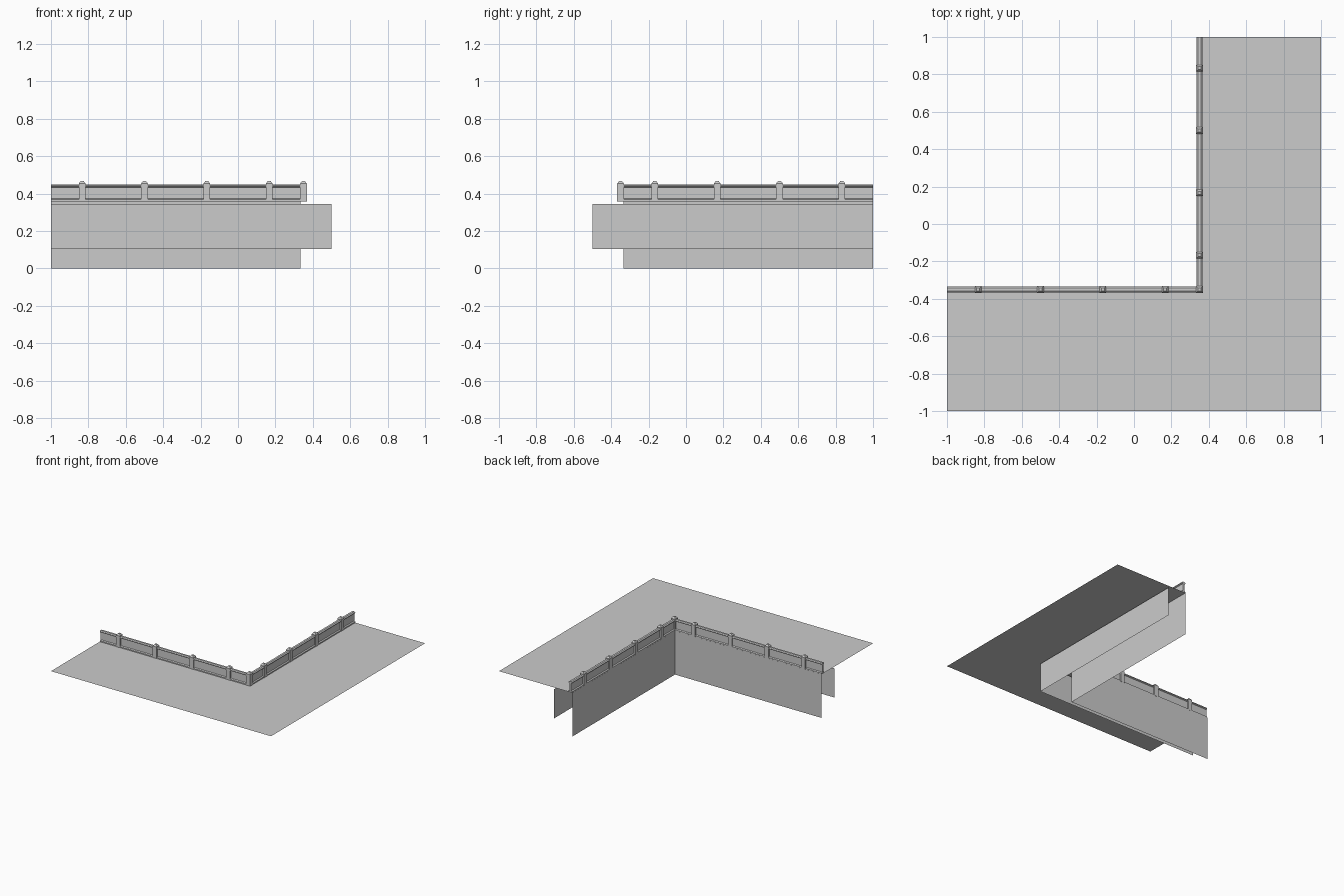
import bpy
import bmesh

if "Cube" in bpy.data.objects:
    bpy.data.objects.remove(bpy.data.objects["Cube"], do_unlink=True)

DECK = 0.359     # walkway height
MID = 0.35       # railing centre line, distance from the axes

grey = bpy.data.materials.new("plain grey")
grey.use_nodes = True
grey.diffuse_color = (0.6, 0.6, 0.6, 1)
grey.node_tree.nodes["Principled BSDF"].inputs["Base Color"].default_value = (0.6, 0.6, 0.6, 1)


def finish(name, bm, closed=False):
    if closed:
        bmesh.ops.recalc_face_normals(bm, faces=bm.faces)
    mesh = bpy.data.meshes.new(name)
    bm.to_mesh(mesh)
    bm.free()
    mesh.materials.append(grey)
    obj = bpy.data.objects.new(name, mesh)
    bpy.context.collection.objects.link(obj)
    return obj


def corner_sweep(name, profile, closed=False, flip=False):
    """Sweep (distance, height) points along the L-shaped mitred path."""
    bm = bmesh.new()
    rings = []
    for station in range(3):
        rings.append([bm.verts.new(((-1, d, d)[station], (-d, -d, 1)[station], z))
                      for d, z in profile])
    count = len(profile)
    for a, b in zip(rings, rings[1:]):
        for i in range(count if closed else count - 1):
            j = (i + 1) % count
            face = bm.faces.new((a[i], b[i], b[j], a[j]))
            if flip:
                face.normal_flip()
    if closed:
        bm.faces.new(rings[0])
        bm.faces.new(rings[-1])
    return finish(name, bm, closed)


# Walkway sheet and the two walls beneath it
corner_sweep("walkway", [(1 / 3, DECK), (1, DECK)], flip=True)
corner_sweep("inner_wall", [(1 / 3, 0), (1 / 3, DECK)], flip=True)
corner_sweep("outer_wall", [(0.5, 0.104), (0.5, 0.344)])

# Railing section: wide foot, thin panel, chamfered handrail
half = [(0.016, DECK), (0.016, 0.368), (0.007, 0.373), (0.007, 0.432),
        (0.016, 0.437), (0.016, 0.443), (0.008, 0.449)]
section = [(MID + d, z) for d, z in half] + [(MID - d, z) for d, z in reversed(half)]
corner_sweep("railing", section, closed=True)


# Square post with a blunt pyramid cap
def post(name, x, y):
    bm = bmesh.new()
    levels = [(0.018, DECK), (0.018, 0.454), (0.008, 0.467)]
    rings = [[bm.verts.new((x + sx * r, y + sy * r, z))
              for sx, sy in ((-1, -1), (1, -1), (1, 1), (-1, 1))] for r, z in levels]
    for a, b in zip(rings, rings[1:]):
        for i in range(4):
            j = (i + 1) % 4
            bm.faces.new((a[i], a[j], b[j], b[i]))
    bm.faces.new(rings[0])
    bm.faces.new(rings[-1])
    return finish(name, bm, True)


post("corner_post", MID, -MID)
for n in range(4):
    along = (2 * n - 1) / 6
    post(f"front_post_{n + 1}", -along, -MID)
    post(f"side_post_{n + 1}", MID, along)
